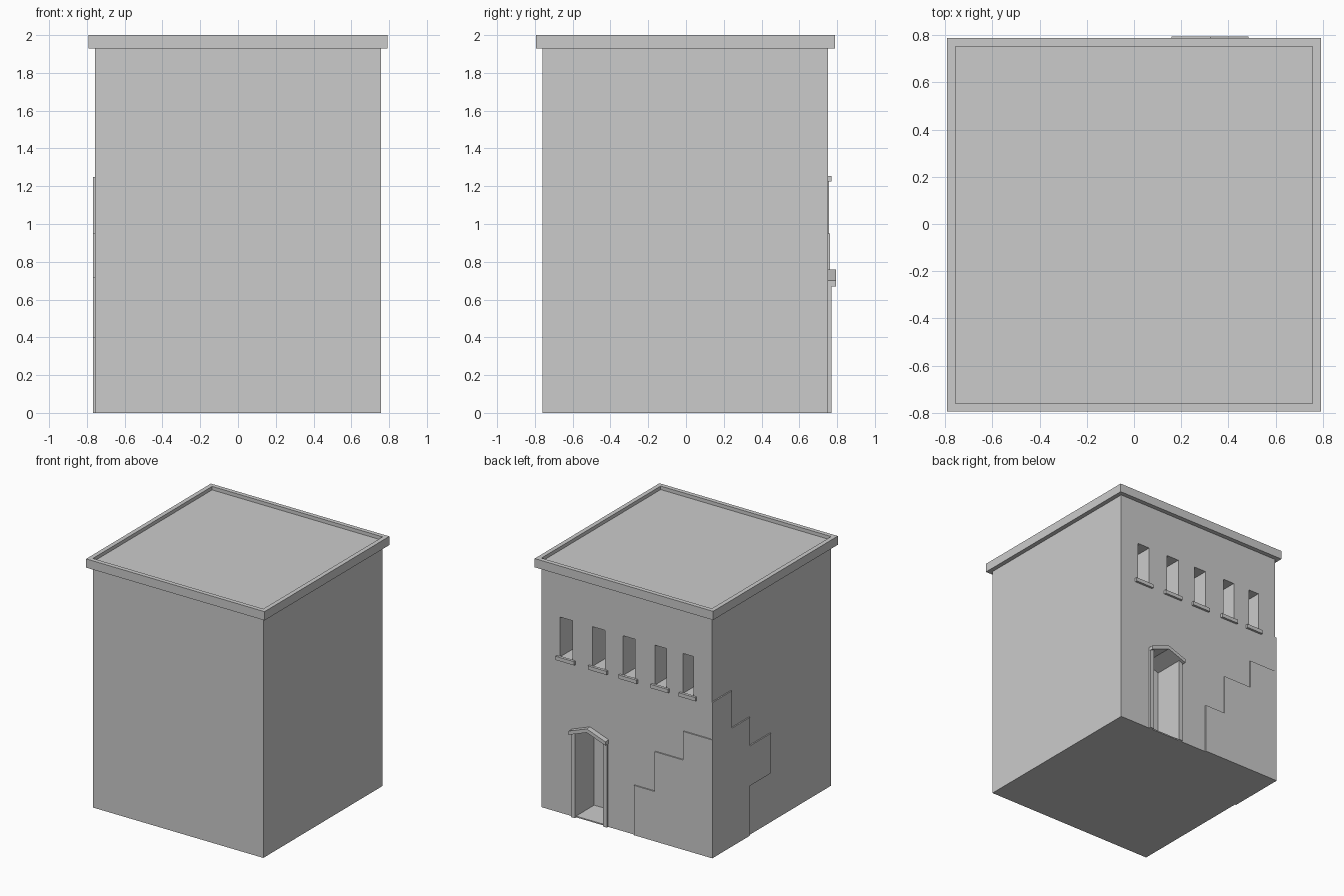
import bpy, bmesh
from mathutils import Vector

if "Cube" in bpy.data.objects:
    bpy.data.objects.remove(bpy.data.objects["Cube"])

BACK, LEFT = 0.752, -0.757        # wall planes carrying the details


def build(name, prisms):
    """Each prism: (axis, profile, start, end); the profile is extruded along the axis."""
    bm = bmesh.new()
    for axis, profile, a, b in prisms:
        def pos(p, w):
            return {'x': (w, p[0], p[1]), 'y': (p[0], w, p[1]), 'z': (p[0], p[1], w)}[axis]
        face = bm.faces.new([bm.verts.new(pos(p, a)) for p in profile])
        ext = bmesh.ops.extrude_face_region(bm, geom=[face], use_keep_orig=True)
        verts = [g for g in ext['geom'] if isinstance(g, bmesh.types.BMVert)]
        bmesh.ops.translate(bm, verts=verts, vec=Vector(pos((0, 0), b - a)))
    bmesh.ops.recalc_face_normals(bm, faces=bm.faces)
    me = bpy.data.meshes.new(name)
    bm.to_mesh(me)
    bm.free()
    ob = bpy.data.objects.new(name, me)
    bpy.context.collection.objects.link(ob)
    return ob


def rect(u0, u1, v0, v1):
    return [(u0, v0), (u1, v0), (u1, v1), (u0, v1)]


def cut(ob, cutter):
    mod = ob.modifiers.new("openings", 'BOOLEAN')
    mod.object = cutter
    mod.operation = 'DIFFERENCE'
    mod.solver = 'EXACT'
    cutter.hide_render = True
    cutter.hide_viewport = True
    cutter.display_type = 'WIRE'


# Main block
walls = build("walls", [('z', rect(LEFT, 0.757, -0.76, BACK), 0, 1.935)])

# Roof slab with a shallow recess inside its rim
roof = build("roof_slab", [('z', rect(-0.7925, 0.7925, -0.795, 0.788), 1.93, 2.0)])
cut(roof, build("roof_recess_cutter", [('z', rect(-0.757, 0.757, -0.76, 0.753), 1.972, 2.1)]))

# Window and door openings in the back wall
windows = [(0.537, 0.112), (0.25, 0.112), (-0.02, 0.108), (-0.302, 0.102), (-0.548, 0.094)]
openings = [('y', rect(c - w / 2, c + w / 2, 1.25, 1.57), BACK - 0.23, 0.9) for c, w in windows]
openings.append(('y', [(0.20, 0.01), (0.45, 0.01), (0.45, 0.685), (0.325, 0.73), (0.20, 0.685)],
                 BACK - 0.23, 0.9))
cut(walls, build("opening_cutter", openings))

# Window sills
for i, (c, w) in enumerate(windows):
    h = w / 2 + 0.027
    build(f"window_sill_{i + 1}", [('y', rect(c - h, c + h, 1.225, 1.255), BACK - 0.005, 0.77)])

# Door jambs and gabled lintel
build("door_jambs", [('y', rect(x, x + 0.035, 0, 0.69), BACK - 0.005, 0.769) for x in (0.165, 0.448)])
build("door_lintel", [('y', [(0.16, 0.67), (0.325, 0.73), (0.485, 0.67),
                             (0.485, 0.70), (0.325, 0.76), (0.16, 0.70)], BACK - 0.005, 0.795)])

# Stepped plaster patches around the back left corner
build("back_patch", [('y', [(LEFT - 0.01, 0), (-0.07, 0), (-0.07, 0.40), (-0.255, 0.40), (-0.255, 0.72),
                            (-0.508, 0.72), (-0.508, 0.95), (LEFT - 0.01, 0.95)], BACK - 0.005, 0.762)])
build("left_patch", [('x', [(BACK + 0.005, 0), (0.284, 0), (0.284, 0.40), (0.015, 0.40), (0.015, 0.72),
                            (0.284, 0.72), (0.284, 0.95), (0.513, 0.95), (0.513, 1.25),
                            (BACK + 0.005, 1.25)], LEFT - 0.01, LEFT + 0.005)])
